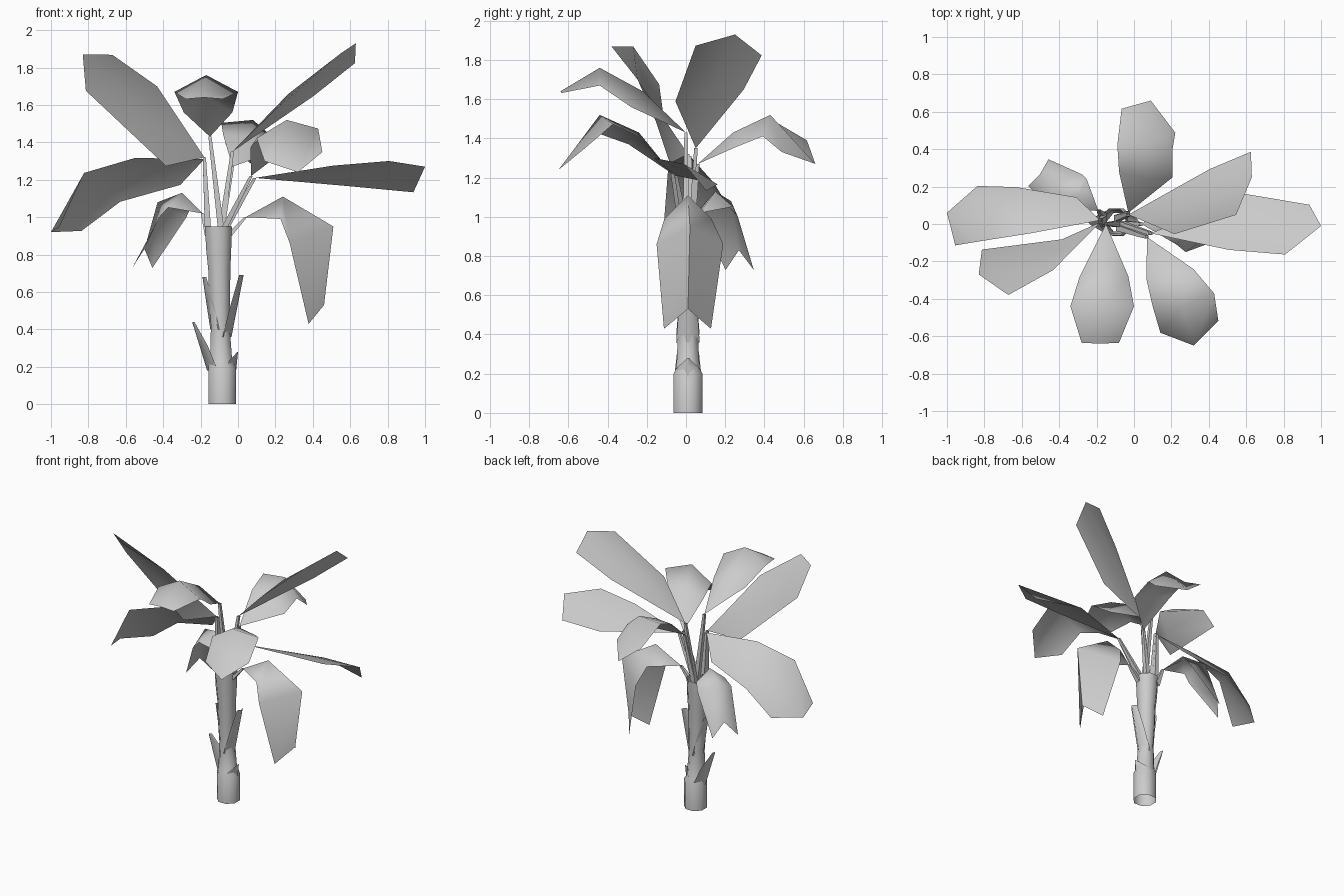
import bpy
import math
from mathutils import Vector as V

CX, CY = -0.09, 0.01    # trunk axis


def make(name, verts, faces, angle=80):
    me = bpy.data.meshes.new(name)
    me.from_pydata([tuple(v) for v in verts], [], faces)
    me.update()
    ob = bpy.data.objects.new(name, me)
    bpy.context.collection.objects.link(ob)
    bpy.ops.object.select_all(action='DESELECT')
    ob.select_set(True)
    bpy.context.view_layer.objects.active = ob
    bpy.ops.object.shade_smooth_by_angle(angle=math.radians(angle))
    return ob


def tube(name, rings, n):
    """rings: (x, y, z, radius) stacked upwards"""
    verts, faces = [], []
    for x, y, z, r in rings:
        for k in range(n):
            a = 2 * math.pi * (k + 0.5) / n
            verts.append((x + r * math.cos(a), y + r * math.sin(a), z))
    for i in range(len(rings) - 1):
        for k in range(n):
            j = (k + 1) % n
            faces.append((i * n + k, i * n + j, (i + 1) * n + j, (i + 1) * n + k))
    return make(name, verts, faces)


def leaf(name, root, side, base, *rows):
    """Folded blade. rows: (midrib point, half width, fold depth, forward edge skew[, own side])"""
    mids = [V(base)] + [V(r[0]) for r in rows]
    verts, faces = [mids[0]], []
    for i, (p, w, fold, skew, *own) in enumerate(rows, 1):
        s = V(own[0] if own else side).normalized()
        t = mids[min(i + 1, len(rows))] - mids[i - 1]
        if i == len(rows):
            t = mids[i] - mids[i - 1]
        t.normalize()
        n = s.cross(t).normalized()
        shift = t * skew - n * fold
        verts += [mids[i] - s * w + shift, mids[i], mids[i] + s * w + shift]
    faces += [(0, 2, 1), (0, 3, 2)]
    for i in range(len(rows) - 1):
        a = 1 + 3 * i
        faces += [(a, a + 1, a + 4, a + 3), (a + 1, a + 2, a + 5, a + 4)]
    make(name + "_blade", verts, faces)
    # stalk from the crown to the blade
    tube(name + "_stalk", [(*root, 0.024), (*base, 0.012)], 4)


def flap(name, ang, z0, r0, tip_r, tip_z, half, tip_half):
    """Old leaf sheath peeling off the trunk"""
    d = V((math.cos(ang), math.sin(ang), 0))
    s = V((-d.y, d.x, 0))
    c = V((CX, CY, 0))
    up = V((0, 0, 1))
    zm, rm = (z0 + tip_z) / 2, (r0 + tip_r) / 2
    verts = []
    for r, z, h in ((r0, z0, half), (rm, zm, half * 0.8), (tip_r, tip_z, tip_half)):
        verts += [c + d * (r - h * 0.8) - s * h + up * z, c + d * r + up * z,
                  c + d * (r - h * 0.8) + s * h + up * z]
    make(name, verts, [(0, 1, 4, 3), (1, 2, 5, 4), (3, 4, 7, 6), (4, 5, 8, 7)])


# trunk, an open hollow tube
tube("trunk", [(-0.085, CY, 0, 0.079), (-0.085, CY, 0.2, 0.079), (-0.09, CY, 0.23, 0.064),
               (-0.095, CY, 0.42, 0.054), (-0.098, CY, 0.55, 0.06), (-0.1, CY, 0.72, 0.064),
               (-0.103, CY, 0.82, 0.072), (-0.105, CY, 0.95, 0.078)], 8)

# peeling sheaths
flap("lower_sheath_left", math.pi, 0.18, 0.075, 0.155, 0.44, 0.07, 0.015)
flap("lower_sheath_right", 0, 0.18, 0.08, 0.09, 0.28, 0.07, 0.003)
flap("upper_sheath_left", math.pi, 0.4, 0.058, 0.1, 0.68, 0.06, 0.025)
flap("upper_sheath_right", 0, 0.36, 0.055, 0.12, 0.69, 0.06, 0.03)

# leaves
leaf("upper_back_right_leaf", (-0.09, 0.03, 0.93), (-0.19, -0.35, -0.06), (-0.03, 0.05, 1.35),
     ((0.27, 0.135, 1.66), 0.2, 0.06, 0),
     ((0.63, 0.25, 1.93), 0.175, 0.04, -0.09, (-0.08, -0.34, 0.05)))
leaf("drooping_right_leaf", (-0.05, 0.0, 0.9), (0, -1, 0), (0.04, 0.0, 1.0),
     ((0.24, 0.01, 1.11), 0.12, 0.12, 0), ((0.51, 0.02, 0.95), 0.17, 0.25, 0),
     ((0.46, 0.01, 0.53), 0.12, 0.07, 0.11))
leaf("level_right_leaf", (-0.07, 0.0, 0.93), (-0.38, -0.78, 0.49), (0.09, -0.05, 1.21),
     ((0.55, 0.015, 1.23), 0.165, 0.01, 0, (-0.25, -0.9, 0.33)),
     ((1.0, -0.01, 1.27), 0.17, 0.05, -0.13))
leaf("front_right_leaf", (-0.08, -0.02, 0.93), (-0.97, -0.2, -0.15), (0.07, -0.07, 1.22),
     ((0.18, -0.24, 1.43), 0.13, 0.05, 0), ((0.26, -0.44, 1.52), 0.17, 0.08, 0),
     ((0.32, -0.65, 1.24), 0.16, 0.03, -0.13))
leaf("front_leaf", (-0.09, 0.0, 0.93), (-1, 0, 0), (-0.15, 0.0, 1.43),
     ((-0.16, -0.22, 1.64), 0.13, 0.1, 0), ((-0.17, -0.44, 1.76), 0.17, 0.09, 0),
     ((-0.18, -0.64, 1.64), 0.1, 0.01, 0))
leaf("back_leaf", (-0.09, 0.03, 0.93), (0.95, -0.1, -0.3), (-0.03, 0.06, 1.27),
     ((0.07, 0.24, 1.43), 0.15, 0.04, 0), ((0.08, 0.43, 1.52), 0.155, 0.07, 0),
     ((0.09, 0.66, 1.27), 0.16, 0.02, -0.14, (0.29, -0.13, -0.06)))
leaf("upper_left_leaf", (-0.16, 0.0, 0.92), (0.05, 0.17, -0.44), (-0.18, 0.01, 1.32),
     ((-0.41, -0.155, 1.49), 0.23, 0.01, 0),
     ((-0.83, -0.27, 1.87), 0.17, 0.02, -0.13, (-0.14, 0.24, -0.19)))
leaf("lower_left_leaf", (-0.16, 0.03, 0.92), (0.25, 0.2, -0.15), (-0.18, 0.02, 1.31),
     ((-0.43, 0.06, 1.26), 0.17, 0.02, 0),
     ((-0.75, 0.09, 1.2), 0.19, 0.06, 0, (0.2, 0.3, -0.16)),
     ((-1.0, 0.06, 0.92), 0.17, 0.07, -0.08, (0.12, 0.32, -0.02)))
leaf("drooping_left_leaf", (-0.16, 0.04, 0.9), (0.6, 0.8, 0), (-0.19, 0.07, 1.02),
     ((-0.3, 0.15, 1.13), 0.1, 0.08, 0), ((-0.43, 0.23, 1.08), 0.12, 0.13, 0),
     ((-0.5, 0.27, 0.83), 0.09, 0.02, 0.1))
